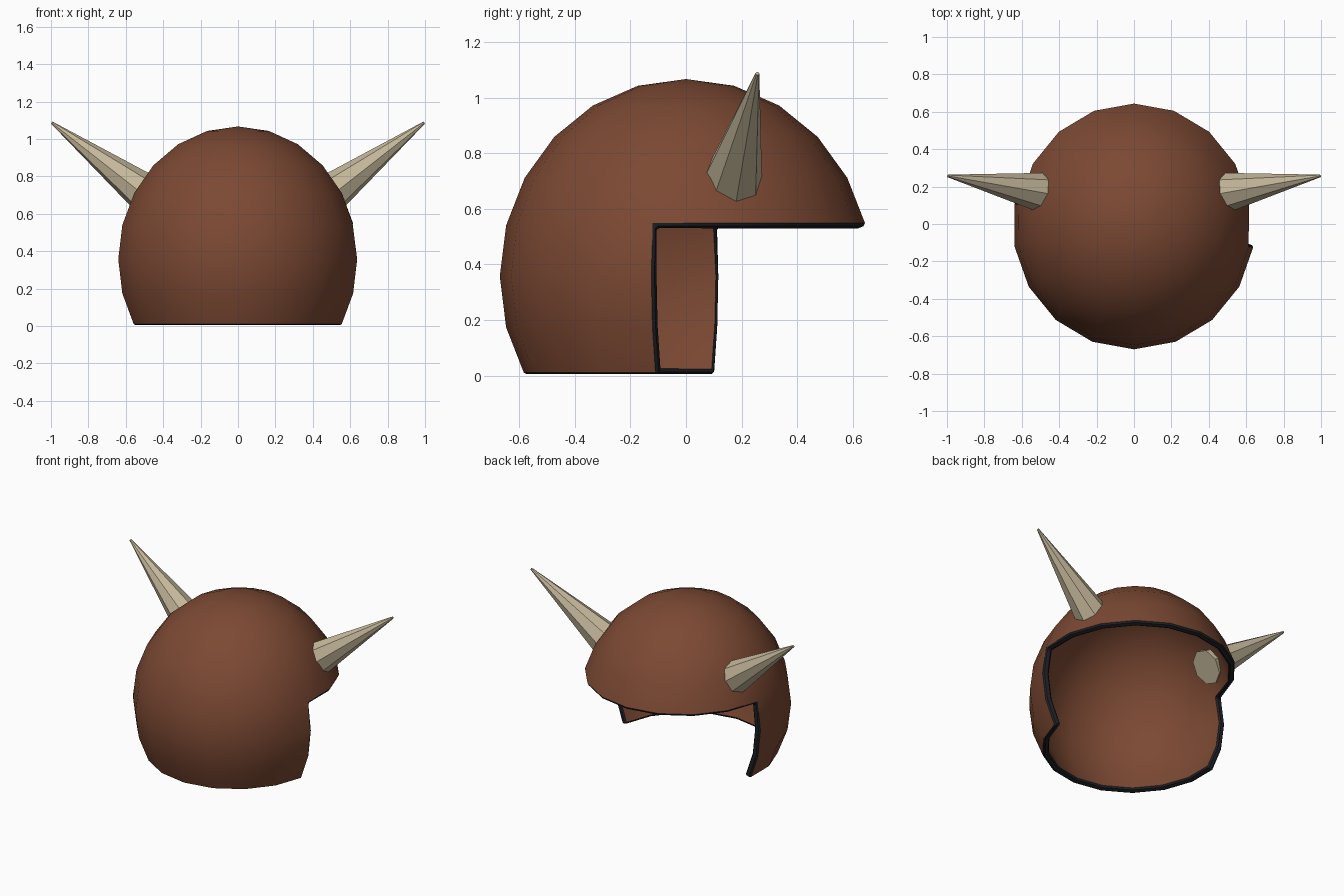
import bpy
import bmesh
import math
from mathutils import Vector

if "Cube" in bpy.data.objects:
    bpy.data.objects.remove(bpy.data.objects["Cube"])


def material(name, rgb):
    m = bpy.data.materials.new(name)
    m.diffuse_color = (*rgb, 1.0)
    m.use_nodes = True
    m.node_tree.nodes["Principled BSDF"].inputs["Base Color"].default_value = m.diffuse_color
    return m


BROWN = material("brown leather", (0.20, 0.066, 0.033))
DARK = material("dark trim", (0.014, 0.015, 0.020))
BONE = material("bone", (0.56, 0.48, 0.33))


def make_object(name, bm, mats):
    bmesh.ops.recalc_face_normals(bm, faces=bm.faces)
    me = bpy.data.meshes.new(name)
    bm.to_mesh(me)
    bm.free()
    for m in mats:
        me.materials.append(m)
    ob = bpy.data.objects.new(name, me)
    bpy.context.collection.objects.link(ob)
    return ob


# Helmet shell: ellipsoid of 18 segments, cut off two thirds of the way down
SEG, RINGS, FACE_RING = 18, 8, 5
RX, RY, RZ, CZ = 0.65, 0.67, 0.71, 0.357
bm = bmesh.new()
pole = bm.verts.new((0, 0, CZ + RZ))
rings = []
for i in range(1, RINGS + 1):
    p = math.radians(15 * i)
    rings.append([bm.verts.new((RX * math.sin(p) * math.sin(math.tau * k / SEG),
                                RY * math.sin(p) * math.cos(math.tau * k / SEG),
                                CZ + RZ * math.cos(p))) for k in range(SEG)])
for k in range(SEG):
    n = (k + 1) % SEG
    bm.faces.new((pole, rings[0][n], rings[0][k]))
    for i in range(RINGS - 1):
        # Face opening below the brow, one segment wider on the right
        if i + 1 >= FACE_RING and (k < 5 or k >= 14):
            continue
        bm.faces.new((rings[i][k], rings[i][n], rings[i + 1][n], rings[i + 1][k]))
bmesh.ops.delete(bm, geom=[v for v in bm.verts if not v.link_faces], context='VERTS')
helmet = make_object("helmet_shell", bm, [BROWN, DARK])

# Shell thickness with dark bevelled trim around the edge
sol = helmet.modifiers.new("thickness", 'SOLIDIFY')
sol.thickness = 0.04
sol.offset = -1
sol.use_even_offset = True
sol.material_offset_rim = 1
bev = helmet.modifiers.new("trim", 'BEVEL')
bev.width = 0.009
bev.segments = 1
bev.limit_method = 'ANGLE'
bev.angle_limit = math.radians(50)
bev.material = 1
bpy.context.view_layer.objects.active = helmet
helmet.select_set(True)
for name in ("thickness", "trim"):
    bpy.ops.object.modifier_apply(modifier=name)
bpy.ops.object.shade_smooth_by_angle(angle=math.radians(32))
helmet.select_set(False)

# Horns: eight-sided cones whose bases poke through the shell
for side, name in ((1, "right_horn"), (-1, "left_horn")):
    base = Vector((0.45 * side, 0.161, 0.675))
    tip = Vector((0.995 * side, 0.257, 1.087))
    axis = tip - base
    bm = bmesh.new()
    bmesh.ops.create_cone(bm, cap_ends=True, segments=8, radius1=0.115,
                          radius2=0.007, depth=axis.length)
    bm.transform(axis.to_track_quat('Z', 'Y').to_matrix().to_4x4())
    bmesh.ops.translate(bm, verts=bm.verts, vec=(base + tip) / 2)
    make_object(name, bm, [BONE])
